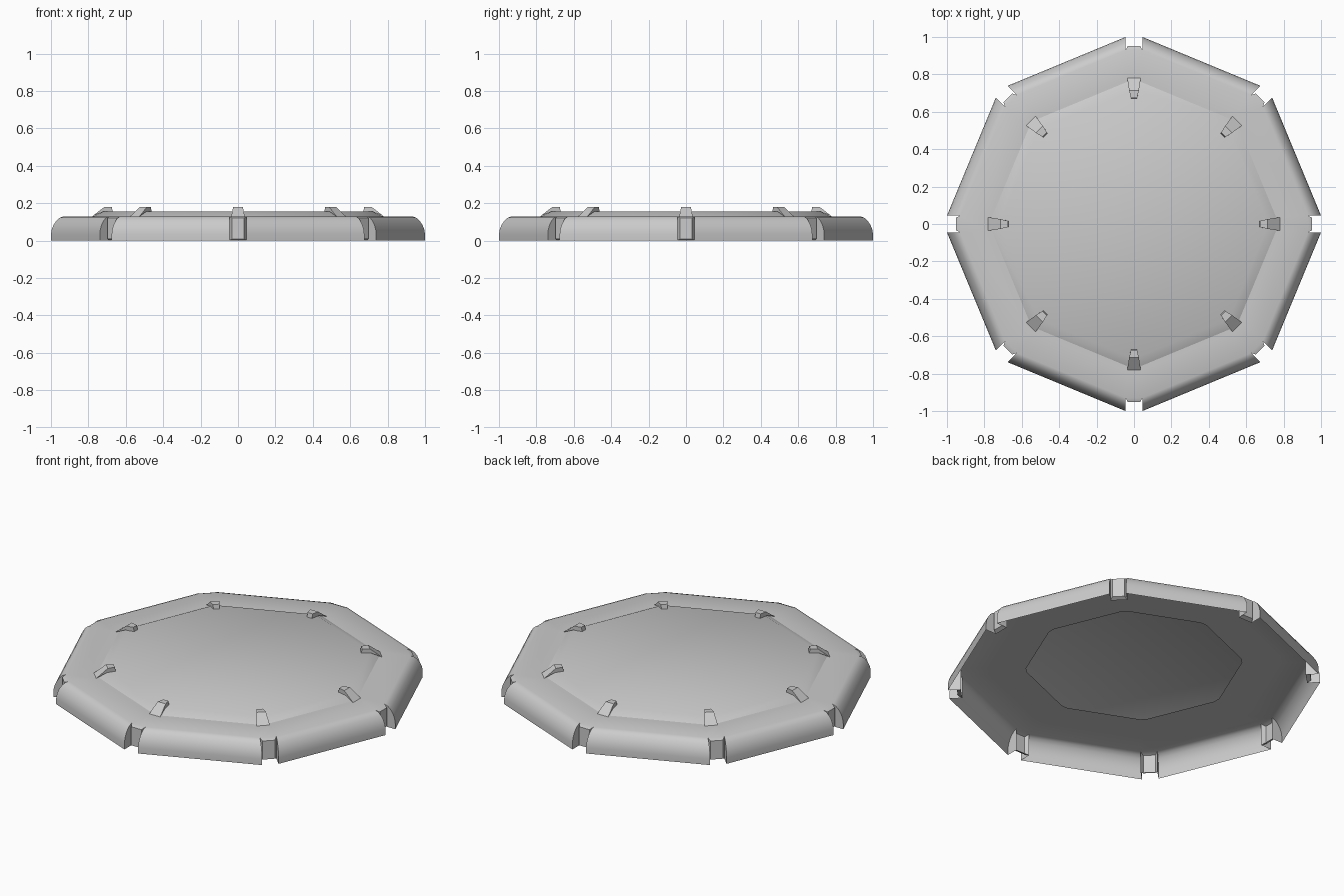
import bpy, bmesh
from math import cos, sin, pi, radians

if "Cube" in bpy.data.objects:
    bpy.data.objects.remove(bpy.data.objects["Cube"])

N = 8


def corner_point(k, r, t, z):
    """Point on corner spoke k: distance r, sideways offset t, height z."""
    a = k * 2 * pi / N
    return (r * cos(a) - t * sin(a), r * sin(a) + t * cos(a), z)


def finish(name, bm, angle):
    bmesh.ops.remove_doubles(bm, verts=bm.verts, dist=1e-5)
    bmesh.ops.recalc_face_normals(bm, faces=bm.faces)
    if sum(f.normal.z * f.calc_area() for f in bm.faces) < 0:
        bmesh.ops.reverse_faces(bm, faces=bm.faces)
    mesh = bpy.data.meshes.new(name)
    bm.to_mesh(mesh)
    bm.free()
    ob = bpy.data.objects.new(name, mesh)
    bpy.context.collection.objects.link(ob)
    bpy.ops.object.select_all(action='DESELECT')
    ob.select_set(True)
    bpy.context.view_layer.objects.active = ob
    if angle:
        bpy.ops.object.shade_smooth_by_angle(angle=radians(angle))
    return ob


def face(bm, pts):
    bm.faces.new([bm.verts.new(p) for p in pts])


# Rounded rim shell: profile of radius, height, half slot width
rim = [(1.0, 0, .045), (1.0, .035, .045), (.996, .06, .045), (.986, .085, .045),
       (.97, .108, .045), (.952, .123, .045), (.93, .13, .045),
       (.78, .13, .036), (.58, .13, .02)]
TOP = 6  # slots are open up to this profile point
bm = bmesh.new()
for k in range(N):
    for i in range(len(rim) - 1):
        (r0, z0, w0), (r1, z1, w1) = rim[i], rim[i + 1]
        # side panel between two corners
        face(bm, [corner_point(k, r0, w0, z0), corner_point(k + 1, r0, -w0, z0),
                  corner_point(k + 1, r1, -w1, z1), corner_point(k, r1, w1, z1)])
        # flat strip behind the slot
        if i >= TOP:
            face(bm, [corner_point(k, r0, -w0, z0), corner_point(k, r0, w0, z0),
                      corner_point(k, r1, w1, z1), corner_point(k, r1, -w1, z1)])
    # slot side walls
    for s in (-1, 1):
        face(bm, [corner_point(k, r, s * w, z) for r, z, w in rim[:TOP + 1]]
             + [corner_point(k, .93, s * .045, 0)])
    # raised bevelled panel at the back of the slot
    back = [corner_point(k, .93, t, z) for t, z in
            ((-.045, 0), (.045, 0), (.045, .13), (-.045, .13))]
    front = [corner_point(k, .953, t, z) for t, z in
             ((-.033, .01), (.033, .01), (.033, .12), (-.033, .12))]
    face(bm, front)
    for j in range(4):
        face(bm, [back[j], back[(j + 1) % 4], front[(j + 1) % 4], front[j]])
finish("rim_shell", bm, 35)

# Raised octagonal deck with a sloped edge
bm = bmesh.new()
lo = [corner_point(k, .775, 0, .13) for k in range(N)]
hi = [corner_point(k, .72, 0, .155) for k in range(N)]
for k in range(N):
    j = (k + 1) % N
    face(bm, [lo[k], lo[j], hi[j], hi[k]])
face(bm, hi)
finish("deck", bm, 35)

# Tapered clips gripping the deck at every corner
clip = [(.78, .13, .036), (.715, .18, .026), (.675, .18, .017), (.67, .155, .016),
        (.72, .155, .026)]
bm = bmesh.new()
for k in range(N):
    left = [corner_point(k, r, -w, z) for r, z, w in clip]
    right = [corner_point(k, r, w, z) for r, z, w in clip]
    face(bm, left)
    face(bm, right[::-1])
    for i in range(3):
        face(bm, [left[i], right[i], right[i + 1], left[i + 1]])
finish("corner_clips", bm, 0)
